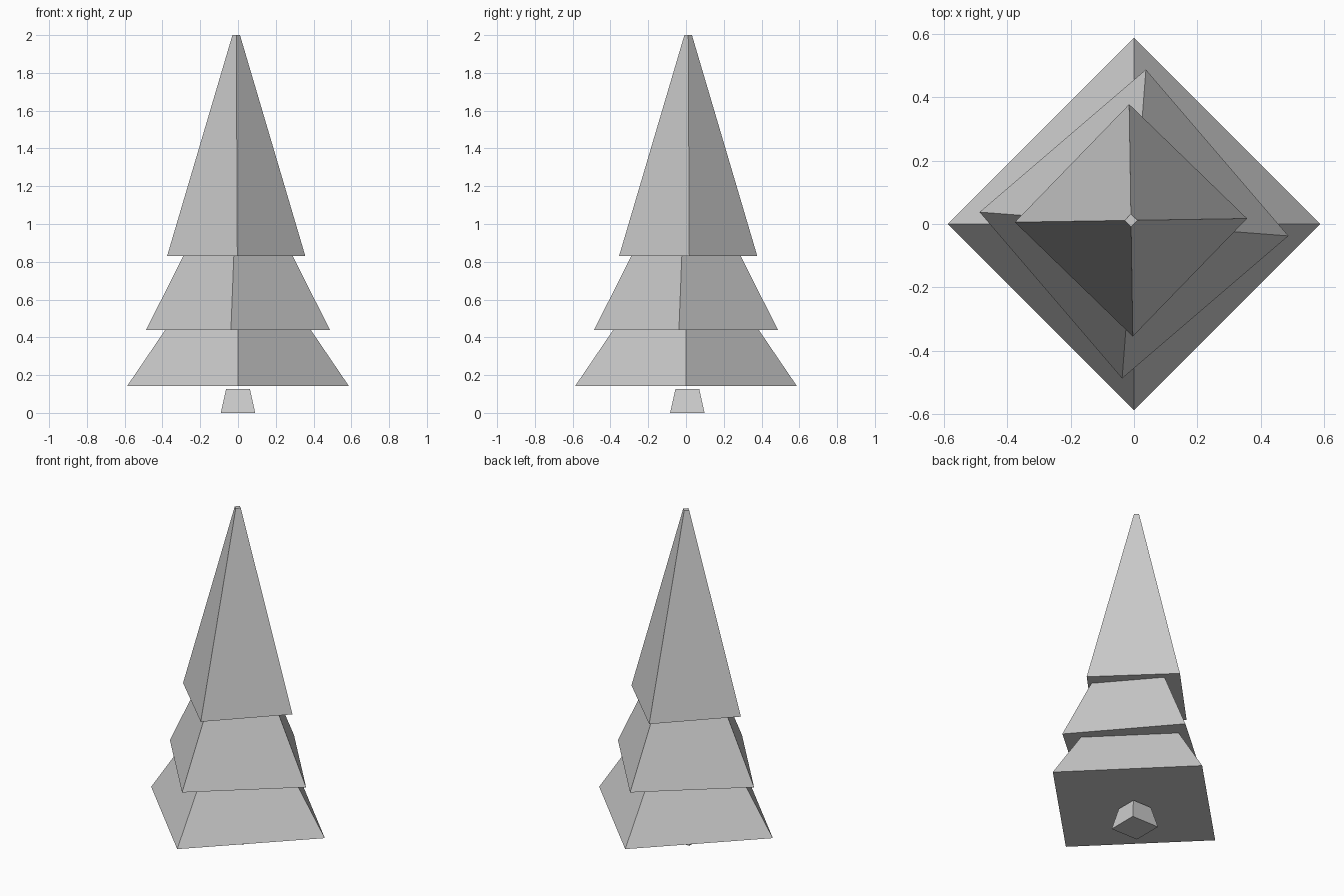
import bpy
import math

cube = bpy.data.objects.get("Cube")
if cube:
    bpy.data.objects.remove(cube, do_unlink=True)

# One plain grey for the whole tree
grey = bpy.data.materials.new("light_grey")
grey.use_nodes = True
colour = (0.6, 0.6, 0.6, 1.0)
grey.diffuse_color = colour
grey.node_tree.nodes["Principled BSDF"].inputs["Base Color"].default_value = colour


def frustum(name, r_low, r_top, z_low, z_top, corner_angle, x=0.0, y=0.0):
    """Four-sided tapered block; corner_angle is the heading of one corner in degrees."""
    bpy.ops.mesh.primitive_cone_add(
        vertices=4, radius1=r_low, radius2=r_top, depth=z_top - z_low,
        location=(x, y, (z_low + z_top) / 2),
        rotation=(0, 0, math.radians(corner_angle)))
    obj = bpy.context.object
    obj.name = name
    obj.data.materials.append(grey)
    return obj


# Trunk, square to the axes
diagonal = math.sqrt(2)
frustum("trunk", 0.091 * diagonal, 0.063 * diagonal, 0.0, 0.126, 45, y=0.007)

# Foliage tiers, each top tucked inside the tier above
frustum("lower_foliage", 0.587, 0.344, 0.142, 0.5, 0)
frustum("middle_foliage", 0.488, 0.26, 0.44, 0.89, -4.4)
frustum("upper_foliage", 0.366, 0.02, 0.83, 2.0, 0.9, x=-0.0095, y=0.0115)
